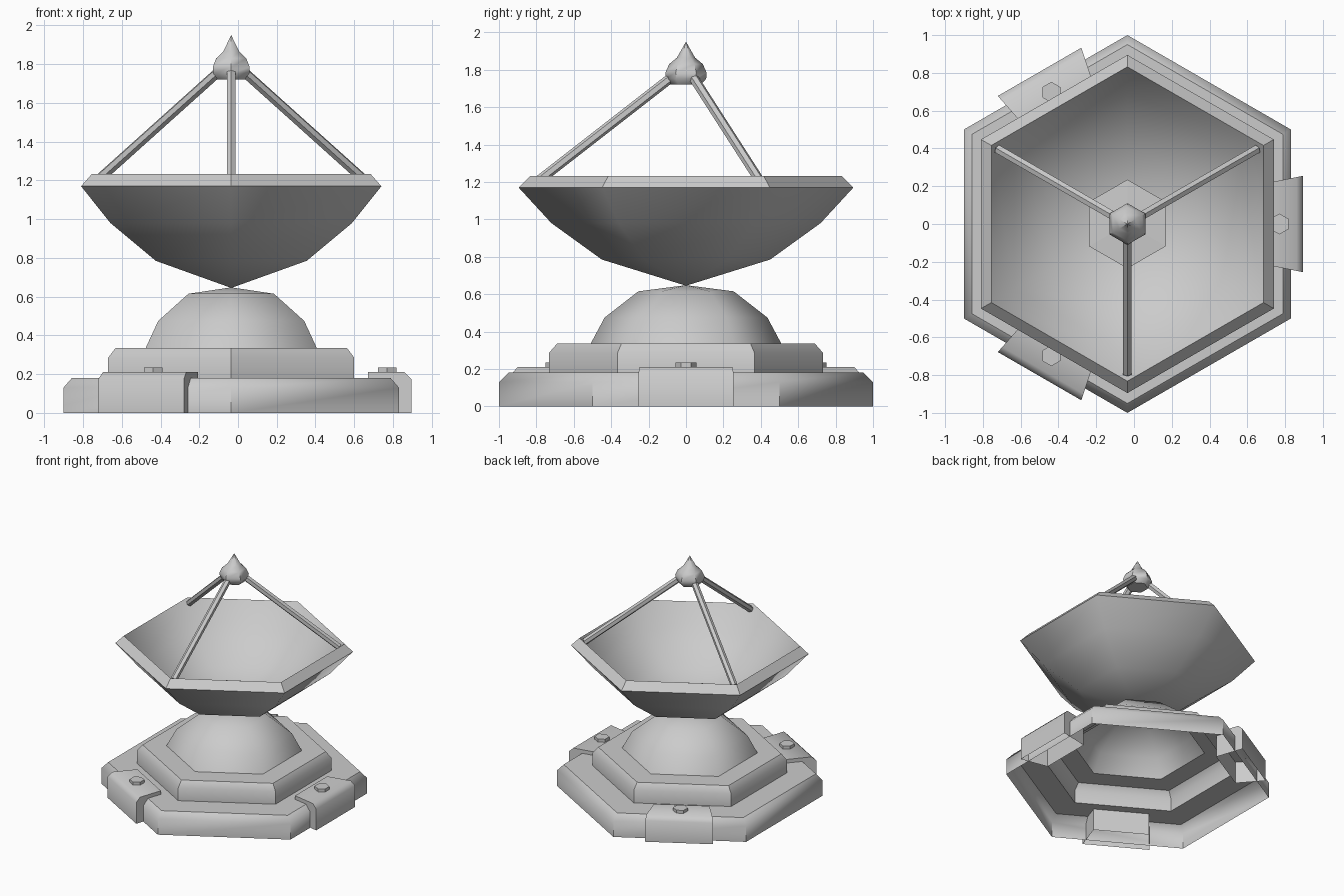
import bpy, bmesh, math
from mathutils import Vector, Matrix

if "Cube" in bpy.data.objects:
    bpy.data.objects.remove(bpy.data.objects["Cube"])

CX = -0.035  # hexagon axis
grey = bpy.data.materials.new("grey metal")
grey.diffuse_color = (0.6, 0.6, 0.6, 1)
grey.use_nodes = True
grey.node_tree.nodes["Principled BSDF"].inputs["Base Color"].default_value = grey.diffuse_color


def finish(name, bm, angle=None):
    """Turn a bmesh into an object; angle sets the smoothing limit in degrees."""
    me = bpy.data.meshes.new(name)
    bm.to_mesh(me)
    bm.free()
    me.materials.append(grey)
    ob = bpy.data.objects.new(name, me)
    bpy.context.collection.objects.link(ob)
    if angle:
        bpy.ops.object.select_all(action='DESELECT')
        ob.select_set(True)
        bpy.context.view_layer.objects.active = ob
        bpy.ops.object.shade_smooth_by_angle(angle=math.radians(angle))
    return ob


def hex_lathe(name, profile, angle=None, centre=(CX, 0)):
    """Sweep (radius, z) points round six sides, corners on the y axis.
    Profiles run so that the outside lies to the right of the path."""
    bm = bmesh.new()
    rings = []
    for r, z in profile:
        if r == 0:
            rings.append([bm.verts.new((*centre, z))] * 6)
        else:
            rings.append([bm.verts.new((centre[0] + r * math.cos(a), centre[1] + r * math.sin(a), z))
                          for a in (math.radians(30 + 60 * i) for i in range(6))])
    for lo, hi in zip(rings, rings[1:]):
        for i in range(6):
            j = (i + 1) % 6
            corners = list(dict.fromkeys((lo[i], lo[j], hi[j], hi[i])))
            bm.faces.new(corners)
    return finish(name, bm, angle)


# Stepped base, open underneath
hex_lathe("base", [(1, 0), (1, .13), (.95, .18), (.733, .18),
                   (.733, .285), (.69, .335), (.51, .335)], 45)
# Dome pedestal
hex_lathe("dome", [(.51, .335), (.435, .475), (.255, .615), (0, .648)], 89)
# Dish: outer shell, bevelled rim, inner bowl
hex_lathe("dish_outside", [(0, .645), (.45, .785), (.72, .98), (.895, 1.17)], 89)
hex_lathe("dish_rim", [(.895, 1.17), (.832, 1.232)])
hex_lathe("dish_inside", [(.832, 1.232), (.69, 1.03), (.43, .835), (0, .70)], 89)
# Raised plate in the bowl
hex_lathe("bowl_plate", [(.22, .75), (.235, .80), (0, .81)])
# Receiver ball with its spike
hex_lathe("receiver", [(0, 1.72), (.08, 1.72), (.108, 1.752), (.11, 1.785), (.09, 1.83),
                       (.048, 1.865), (0, 1.95)], 50)

# Three struts from the rim corners to the receiver
for i, deg in enumerate((30, 150, 270)):
    a = math.radians(deg)
    d = Vector((math.cos(a), math.sin(a), 0))
    p = Vector((CX, 0, 1.205)) + d * .79
    q = Vector((CX, 0, 1.765)) + d * .07
    bm = bmesh.new()
    rot = (q - p).to_track_quat('Z', 'Y').to_matrix().to_4x4()
    bmesh.ops.create_cone(bm, cap_ends=True, segments=6, radius1=.026, radius2=.026,
                          depth=(q - p).length,
                          matrix=Matrix.Translation((p + q) / 2) @ rot)
    finish(f"strut_{i + 1}", bm)

# Three clamps over the base edge, each with a hexagonal bolt
clamp_side = [(.705, 0), (.93, 0), (.93, .175), (.895, .21), (.705, .21)]
for i, deg in enumerate((0, 120, 240)):
    turn = Matrix.Translation((CX, 0, 0)) @ Matrix.Rotation(math.radians(deg), 4, 'Z')
    bm = bmesh.new()
    near, far = [[bm.verts.new(turn @ Vector((x, s * (.21 + .2 * (x - .705)), z)))
                  for x, z in clamp_side] for s in (-1, 1)]
    bm.faces.new(near)
    bm.faces.new(far[::-1])
    for k in range(1, 5):  # the underside stays open
        n = (k + 1) % 5
        bm.faces.new((near[n], near[k], far[k], far[n]))
    finish(f"clamp_{i + 1}", bm, 46)
    c = turn @ Vector((.805, 0, 0))
    hex_lathe(f"bolt_{i + 1}", [(.055, .208), (.055, .235), (0, .235)], centre=(c.x, c.y))
